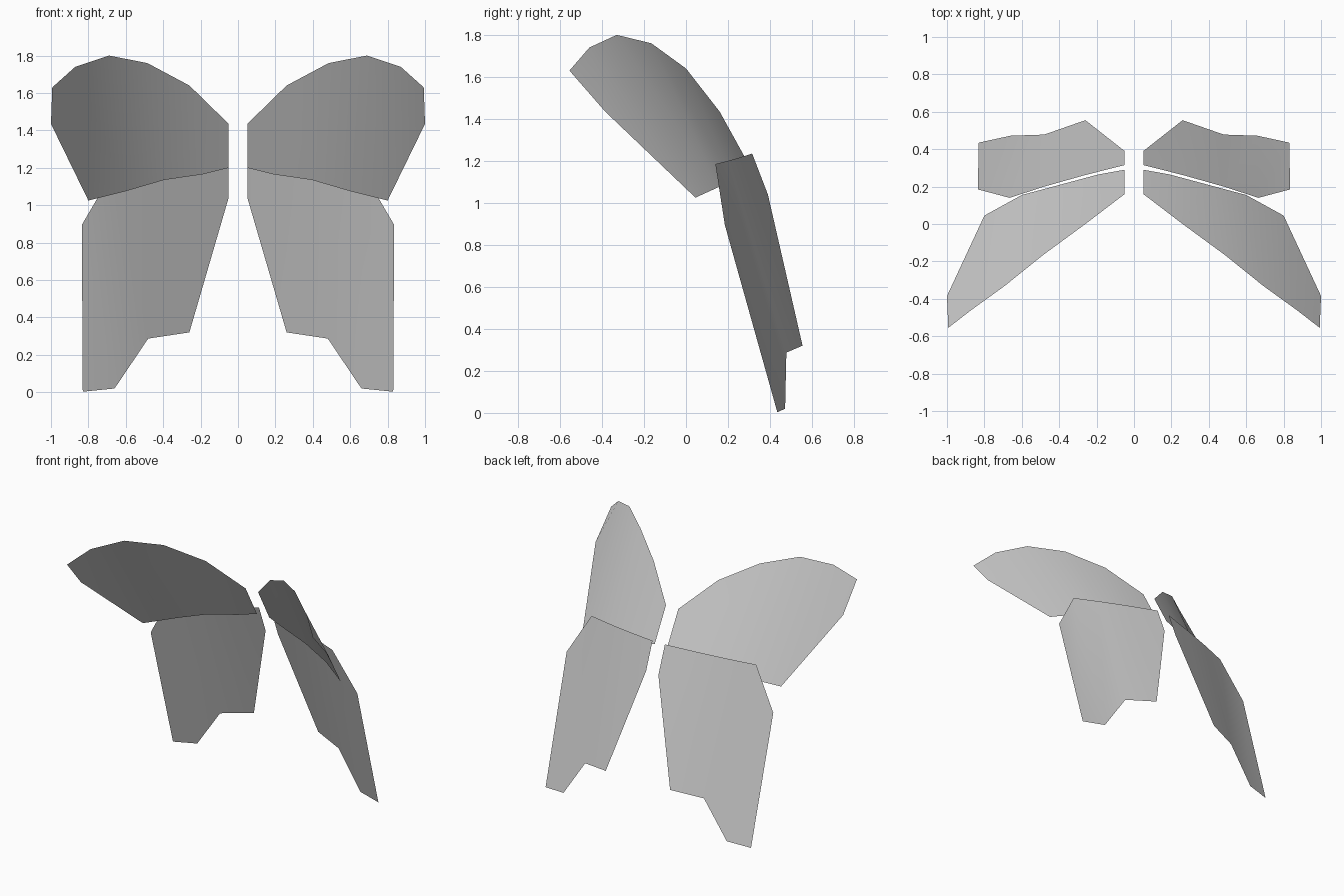
import bpy

cube = bpy.data.objects.get("Cube")
if cube:
    bpy.data.objects.remove(cube, do_unlink=True)

grey = bpy.data.materials.new("wing_grey")
grey.use_nodes = True
GREY = (0.6, 0.6, 0.6, 1)
grey.diffuse_color = GREY
grey.node_tree.nodes["Principled BSDF"].inputs["Base Color"].default_value = GREY


def wing(name, edge_a, edge_b, side):
    """Thin curved sheet lofted between two matching edges."""
    n = len(edge_a)
    verts = [(x * side, y, z) for x, y, z in edge_a + edge_b]
    faces = [(i, i + 1, n + i + 1, n + i) for i in range(n - 1)]
    if side < 0:
        faces = [f[::-1] for f in faces]
    mesh = bpy.data.meshes.new(name)
    mesh.from_pydata(verts, [], faces)
    mesh.shade_smooth()
    mesh.materials.append(grey)
    obj = bpy.data.objects.new(name, mesh)
    bpy.context.collection.objects.link(obj)


# Upper wing: rounded top edge, gently bowed lower edge
upper_top = [(0.05, 0.16, 1.435), (0.26, 0.0, 1.64), (0.485, -0.165, 1.76),
             (0.69, -0.33, 1.8), (0.87, -0.46, 1.74), (0.993, -0.555, 1.63)]
upper_low = [(0.05, 0.29, 1.2), (0.19, 0.265, 1.165), (0.395, 0.21, 1.135),
             (0.6, 0.155, 1.075), (0.8, 0.045, 1.025), (1.0, -0.385, 1.435)]

# Lower wing: straight top edge, stepped tail
lower_top = [(0.05, 0.315, 1.235), (0.26, 0.262, 1.218), (0.48, 0.2, 1.2),
             (0.665, 0.14, 1.185), (0.835, 0.185, 0.895)]
lower_low = [(0.05, 0.39, 1.04), (0.26, 0.555, 0.32), (0.48, 0.478, 0.287),
             (0.66, 0.472, 0.02), (0.83, 0.435, 0.003)]

for label, side in (("left", 1), ("right", -1)):
    wing(label + "_upper_wing", upper_top, upper_low, side)
    wing(label + "_lower_wing", lower_top, lower_low, side)
